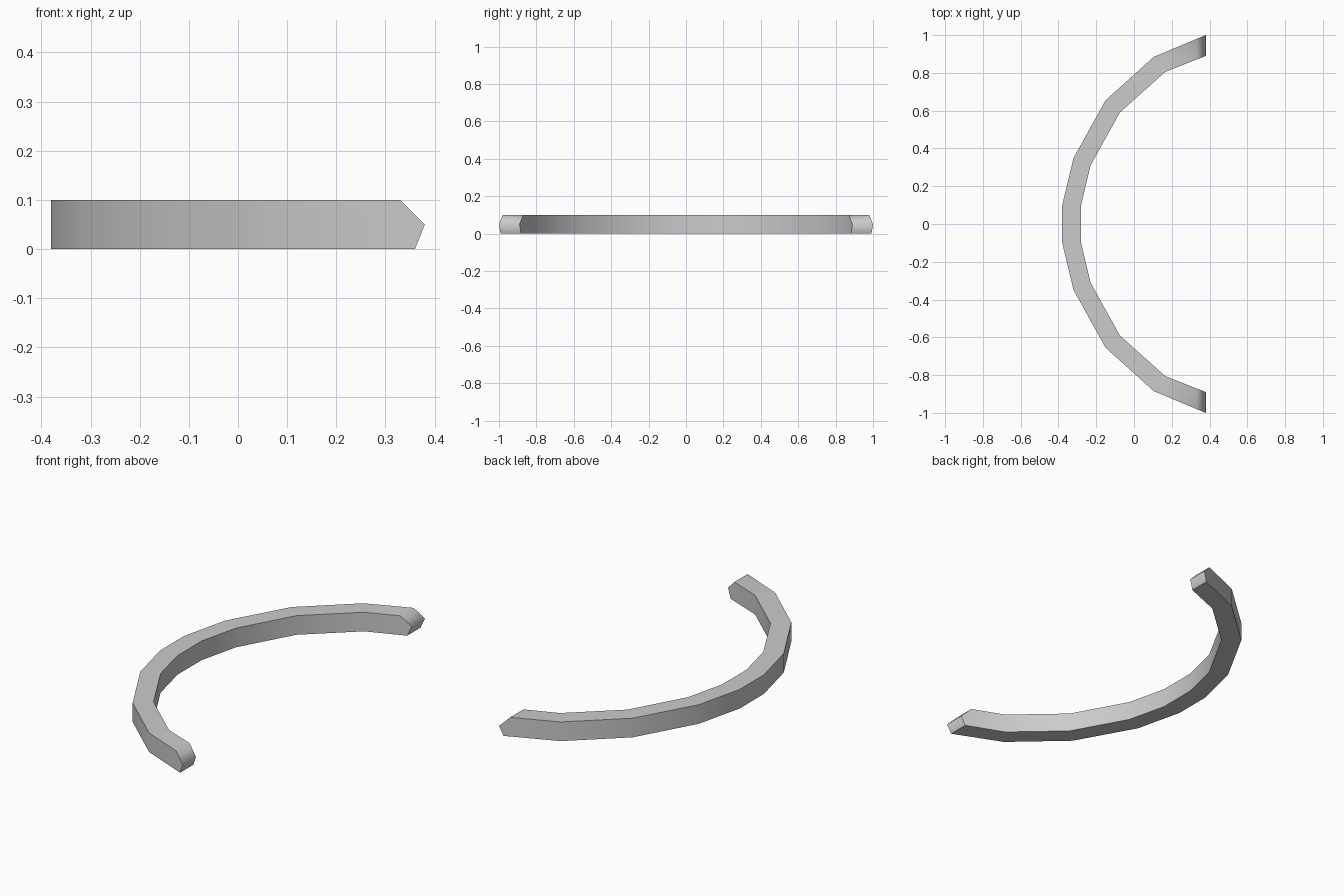
import bpy
import bmesh
import math
from mathutils import Vector

cube = bpy.data.objects.get("Cube")
if cube:
    bpy.data.objects.remove(cube, do_unlink=True)

HEIGHT = 0.1

# Half of the plan: outer and inner corners, from the middle to past the tip
outer = [(-0.38, 0.1), (-0.32, 0.35), (-0.15, 0.655), (0.105, 0.885), (0.4, 1.0085)]
inner = [(-0.28, 0.1), (-0.23, 0.31), (-0.075, 0.59), (0.165, 0.805), (0.4, 0.898)]


def full_arc(half):
    """Mirror the half path across y = 0."""
    return [(x, -y) for x, y in reversed(half)] + half


# Flat curved band, one quad per segment, extruded upwards
bm = bmesh.new()
rows = [[bm.verts.new((x, y, 0)) for x, y in full_arc(h)] for h in (outer, inner)]
for i in range(len(rows[0]) - 1):
    bm.faces.new((rows[0][i], rows[1][i], rows[1][i + 1], rows[0][i + 1]))
band = bmesh.ops.extrude_face_region(bm, geom=bm.faces[:])
bmesh.ops.translate(bm, vec=(0, 0, HEIGHT),
                    verts=[g for g in band["geom"] if isinstance(g, bmesh.types.BMVert)])

# Pointed ends: a steep lower cut and a sloping upper cut
for normal in (Vector((0.05, 0, -0.02)), Vector((1, 0, 1))):
    cut = bmesh.ops.bisect_plane(bm, geom=bm.verts[:] + bm.edges[:] + bm.faces[:],
                                 plane_co=(0.38, 0, HEIGHT / 2),
                                 plane_no=normal.normalized(), clear_outer=True)
    edges = [g for g in cut["geom_cut"] if isinstance(g, bmesh.types.BMEdge)]
    bmesh.ops.holes_fill(bm, edges=edges, sides=0)

bmesh.ops.remove_doubles(bm, verts=bm.verts[:], dist=0.0005)
bmesh.ops.recalc_face_normals(bm, faces=bm.faces[:])

mesh = bpy.data.meshes.new("curved_band")
bm.to_mesh(mesh)
bm.free()
obj = bpy.data.objects.new("curved_band", mesh)
bpy.context.collection.objects.link(obj)

# Plain grey
grey = bpy.data.materials.new("light_grey")
grey.use_nodes = True
colour = (0.6, 0.6, 0.6, 1)
grey.diffuse_color = colour
grey.node_tree.nodes["Principled BSDF"].inputs["Base Color"].default_value = colour
mesh.materials.append(grey)

# Smooth around the curve and over the tips, sharp along the long edges
bpy.ops.object.select_all(action="DESELECT")
obj.select_set(True)
bpy.context.view_layer.objects.active = obj
bpy.ops.object.shade_smooth_by_angle(angle=math.radians(68))
